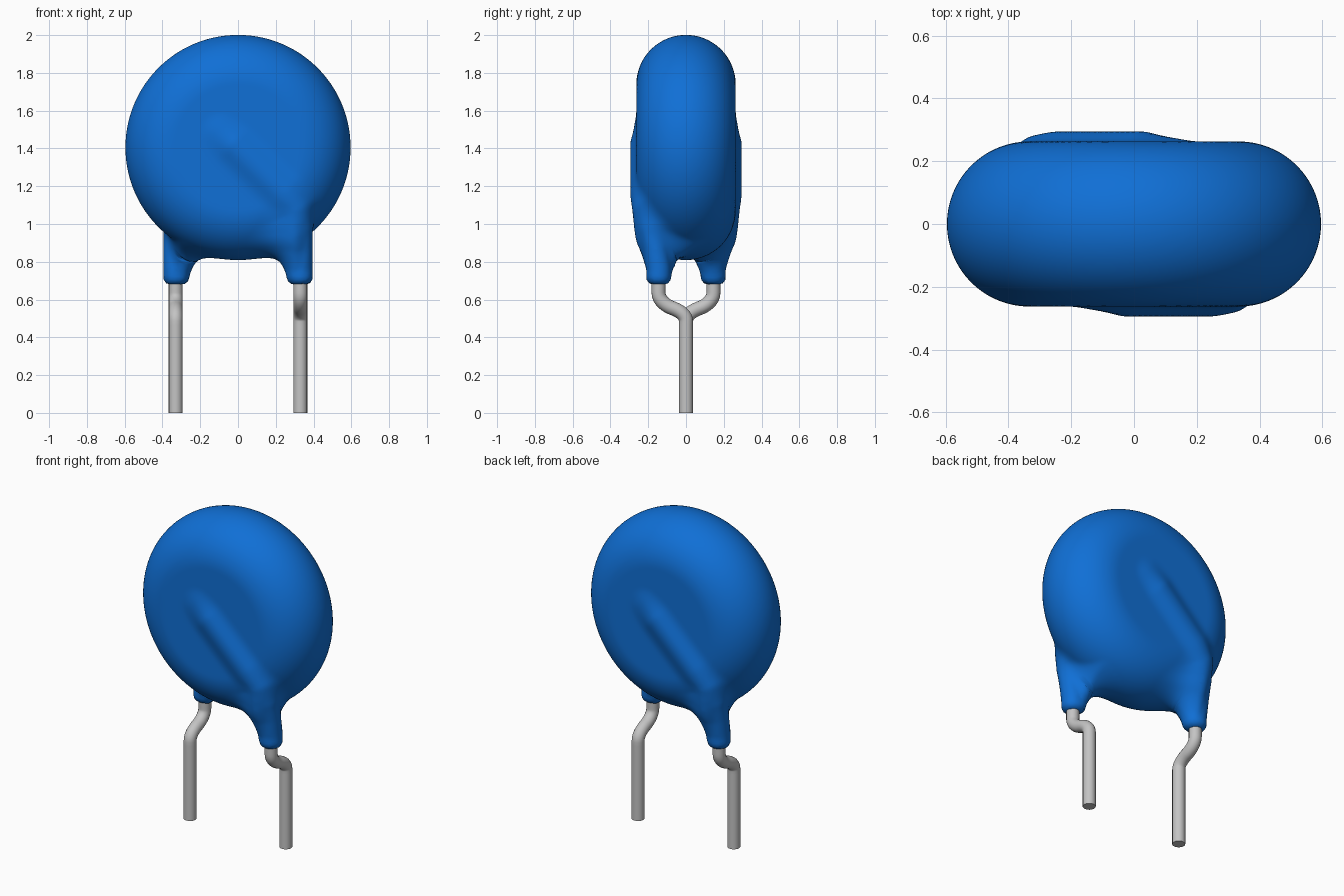
import bpy, bmesh, math
from mathutils import Vector

cube = bpy.data.objects.get("Cube")
if cube:
    bpy.data.objects.remove(cube, do_unlink=True)


def material(name, rgb, rough):
    m = bpy.data.materials.new(name)
    m.use_nodes = True
    m.diffuse_color = (*rgb, 1)
    bsdf = m.node_tree.nodes["Principled BSDF"]
    bsdf.inputs["Base Color"].default_value = (*rgb, 1)
    bsdf.inputs["Roughness"].default_value = rough
    return m


blue = material("blue coating", (0.005, 0.16, 0.67), 0.5)
metal = material("tinned metal", (0.55, 0.55, 0.55), 0.5)

# Main sizes
CENTRE_Z, FLAT_R, ROUND_R = 1.405, 0.333, 0.263
SLEEVE_R, SLEEVE_END = 0.065, 0.68

# Centre line of the coated front lead; the back one is turned half a circle
PATH = [Vector(p) for p in (
    (0.33, -0.145, 0.60), (0.33, -0.145, 0.76), (0.33, -0.162, 0.87),
    (0.328, -0.188, 0.98), (0.307, -0.212, 1.08), (0.24, -0.219, 1.165),
    (-0.02, -0.219, 1.415), (-0.09, -0.185, 1.48))]
SEGMENTS = [(a, b - a, (b - a).length_squared) for a, b in zip(PATH, PATH[1:])]


def smooth_min(a, b, k):
    h = max(k - abs(a - b), 0) / k
    return min(a, b) - h * h * k / 4


def step(lo, hi, v):
    t = min(max((v - lo) / (hi - lo), 0), 1)
    return t * t * (3 - 2 * t)


def coating(p):
    """Distance to the dipped shape: rounded disc blended into both sleeves."""
    r = math.hypot(p.x, p.z - CENTRE_Z)
    disc = math.hypot(max(r - FLAT_R, 0), p.y) - ROUND_R
    q = Vector((-p.x, -p.y, p.z)) if p.y > 0.44 * p.x else p
    lead = 9.0
    for a, d, l2 in SEGMENTS:
        w = q - a
        t = min(max(w.dot(d) / l2, 0), 1)
        lead = min(lead, (w - d * t).length_squared)
    lead = math.sqrt(lead) - SLEEVE_R
    lead = -smooth_min(-lead, p.z - SLEEVE_END, 0.04)
    # wide fillet under the disc, tight one on the outside and along the ridge
    k = 0.08 + 0.16 * (1 - step(0.88, 1.1, p.z)) * (1 - step(0.29, 0.39, abs(p.x)))
    return smooth_min(disc, lead, k)


def project(bm):
    e = 0.002
    for v in bm.verts:
        f = coating(v.co)
        g = Vector([(coating(v.co + Vector(d)) - f) / e
                    for d in ((e, 0, 0), (0, e, 0), (0, 0, e))])
        move = g * (-f / max(g.length_squared, 0.3))
        if move.length > 0.04:
            move.length = 0.04
        v.co += move


# Rough body: a sphere spread into a rounded disc, plus beads along the leads
bm = bmesh.new()
bmesh.ops.create_uvsphere(bm, u_segments=64, v_segments=32, radius=1)
for v in bm.verts:
    n = v.co.copy()
    flat = Vector((n.x, n.y, 0))
    spread = flat.normalized() * FLAT_R if flat.length > 1e-4 else flat * 0
    p = n * ROUND_R + spread
    v.co = (p.x, -p.z, p.y + CENTRE_Z)
for a, b in zip(PATH, PATH[1:]):
    count = max(2, round((b - a).length / 0.025))
    for i in range(count):
        p = a.lerp(b, i / count)
        if p.z < SLEEVE_END + 0.055:
            continue
        for s in (1, -1):
            made = bmesh.ops.create_icosphere(bm, subdivisions=2, radius=SLEEVE_R)
            bmesh.ops.translate(bm, verts=made["verts"], vec=(s * p.x, s * p.y, p.z))
mesh = bpy.data.meshes.new("coated_body")
bm.to_mesh(mesh)
bm.free()
body = bpy.data.objects.new("coated_body", mesh)
bpy.context.collection.objects.link(body)

# Fuse to one skin
remesh = body.modifiers.new("fuse", "REMESH")
remesh.mode = "VOXEL"
remesh.voxel_size = 0.017
bpy.context.view_layer.objects.active = body
body.select_set(True)
bpy.ops.object.modifier_apply(modifier="fuse")

# Draw the skin onto the blended shape
bm = bmesh.new()
bm.from_mesh(body.data)
for relax in (2, 2, 1, 0):
    project(bm)
    for _ in range(relax):
        bmesh.ops.smooth_vert(bm, verts=bm.verts, factor=0.5,
                              use_axis_x=True, use_axis_y=True, use_axis_z=True)
for f in bm.faces:
    f.smooth = True
    f.material_index = 0
bm.to_mesh(body.data)
bm.free()
body.data.materials.clear()
body.data.materials.append(blue)

# Bent wire leads: (y, z) of each knot and its handle direction
KNOTS = [((-0.145, 0.78), (0, -0.03)), ((-0.145, 0.635), (0, -0.042)),
         ((-0.073, 0.555), (0.028, -0.010)), ((0, 0.485), (0, -0.038)),
         ((0, 0), (0, -0.03))]


def wire_lead(name, side):
    curve = bpy.data.curves.new(name, "CURVE")
    curve.dimensions = "3D"
    curve.bevel_depth = 0.037
    curve.bevel_resolution = 6
    curve.resolution_u = 10
    curve.use_fill_caps = True
    spline = curve.splines.new("BEZIER")
    spline.bezier_points.add(len(KNOTS) - 1)
    for bp, ((y, z), (dy, dz)) in zip(spline.bezier_points, KNOTS):
        bp.handle_left_type = bp.handle_right_type = "FREE"
        bp.co = (side * 0.33, side * y, z)
        bp.handle_left = (side * 0.33, side * (y - dy), z - dz)
        bp.handle_right = (side * 0.33, side * (y + dy), z + dz)
    curve.materials.append(metal)
    lead = bpy.data.objects.new(name, curve)
    bpy.context.collection.objects.link(lead)
    bpy.ops.object.select_all(action="DESELECT")
    lead.select_set(True)
    bpy.context.view_layer.objects.active = lead
    bpy.ops.object.convert(target="MESH")
    bpy.ops.object.shade_smooth_by_angle(angle=math.radians(40))


wire_lead("left_lead", 1)
wire_lead("right_lead", -1)
